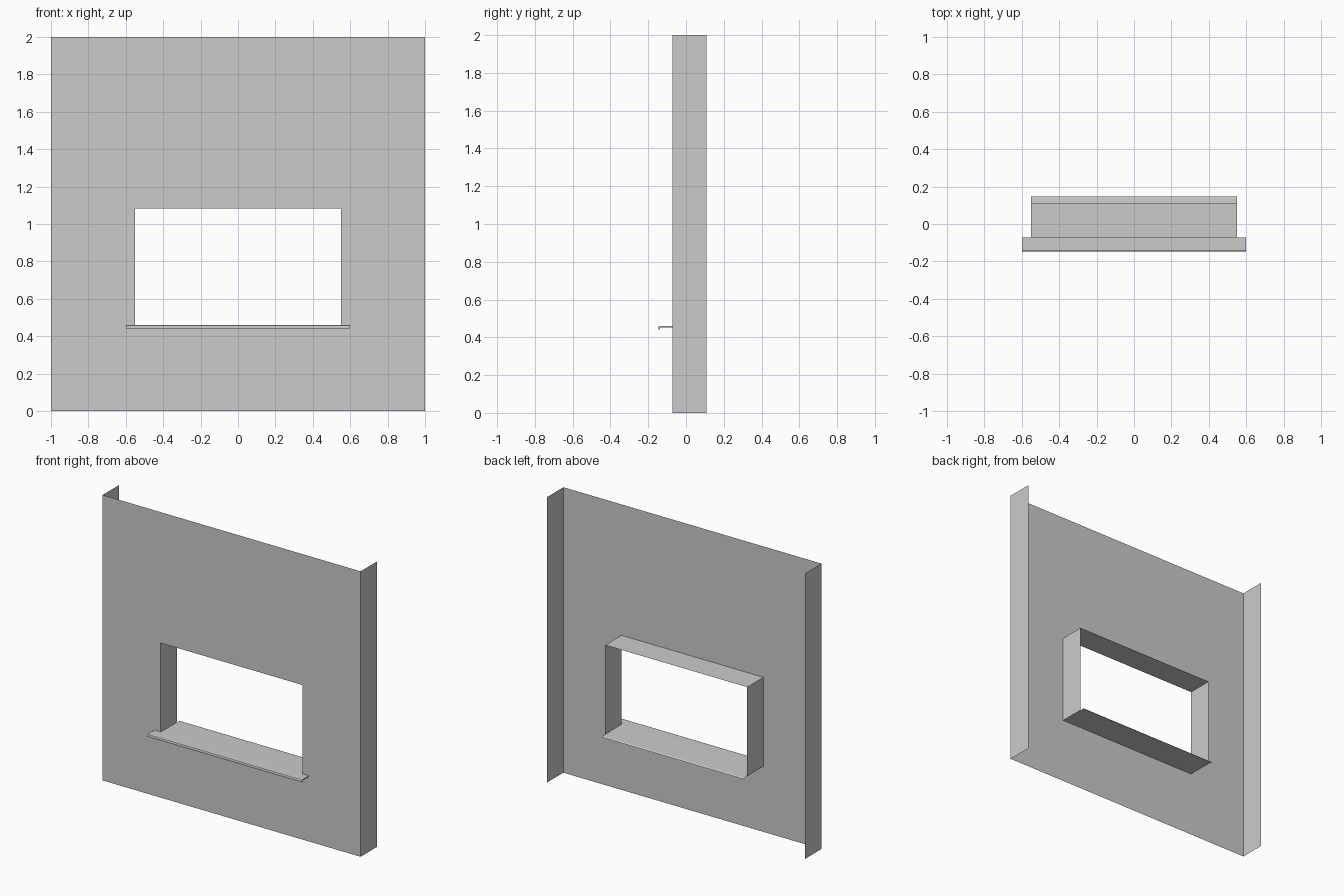
import bpy

if "Cube" in bpy.data.objects:
    bpy.data.objects.remove(bpy.data.objects["Cube"])

FRONT, BACK = -0.071, 0.109          # depth of wall face and of the returns
W, H = 1.0, 2.0                      # wall half width and height
OW, OZ0, OZ1 = 0.55, 0.46, 1.083     # opening half width, bottom, top


def add_mesh(name, verts, faces):
    mesh = bpy.data.meshes.new(name)
    mesh.from_pydata(verts, [], faces)
    mesh.update()
    obj = bpy.data.objects.new(name, mesh)
    bpy.context.collection.objects.link(obj)
    return obj


def strip(name, outline, y0, y1):
    """Sheet made by pulling an open x-z outline from y0 to y1."""
    n = len(outline)
    verts = [(x, y, z) for y in (y0, y1) for x, z in outline]
    faces = [(i, i + 1, n + i + 1, n + i) for i in range(n - 1)]
    return add_mesh(name, verts, faces)


def across(name, profile, half, closed=False):
    """Sheet or solid made by pulling a y-z profile across x."""
    n = len(profile)
    verts = [(x, y, z) for x in (-half, half) for y, z in profile]
    faces = [(i, (i + 1) % n, n + (i + 1) % n, n + i) for i in range(n if closed else n - 1)]
    if closed:
        faces += [tuple(range(n))[::-1], tuple(range(n, 2 * n))]
    return add_mesh(name, verts, faces)


# Wall face: a ring of four quads around the opening
outer = [(-W, 0), (W, 0), (W, H), (-W, H)]
inner = [(-OW, OZ0), (OW, OZ0), (OW, OZ1), (-OW, OZ1)]
add_mesh("wall_face", [(x, FRONT, z) for x, z in outer + inner],
         [(i, (i + 1) % 4, 4 + (i + 1) % 4, 4 + i) for i in range(4)])

# Returns at both ends of the wall
for side, s in (("left", -1), ("right", 1)):
    strip(f"wall_return_{side}", [(s * W, 0), (s * W, H)][::s], FRONT, BACK)

# Jambs and head lining the opening
strip("opening_reveal", [(-OW, OZ0), (-OW, OZ1), (OW, OZ1), (OW, OZ0)], FRONT, BACK)

# Sill board through the opening, with a slightly dropped rear nosing
across("sill_board", [(FRONT, OZ0), (BACK, OZ0 - 0.002), (0.137, OZ0 - 0.003),
                      (0.143, OZ0 - 0.005), (0.146, OZ0 - 0.009)], OW)

# Projecting front sill with a rounded, turned-down lip
across("front_sill", [(FRONT, 0.46), (-0.139, 0.46), (-0.144, 0.458), (-0.146, 0.453),
                      (-0.146, 0.442), (-0.138, 0.442), (-0.138, 0.452), (FRONT, 0.452)],
       0.598, closed=True)
